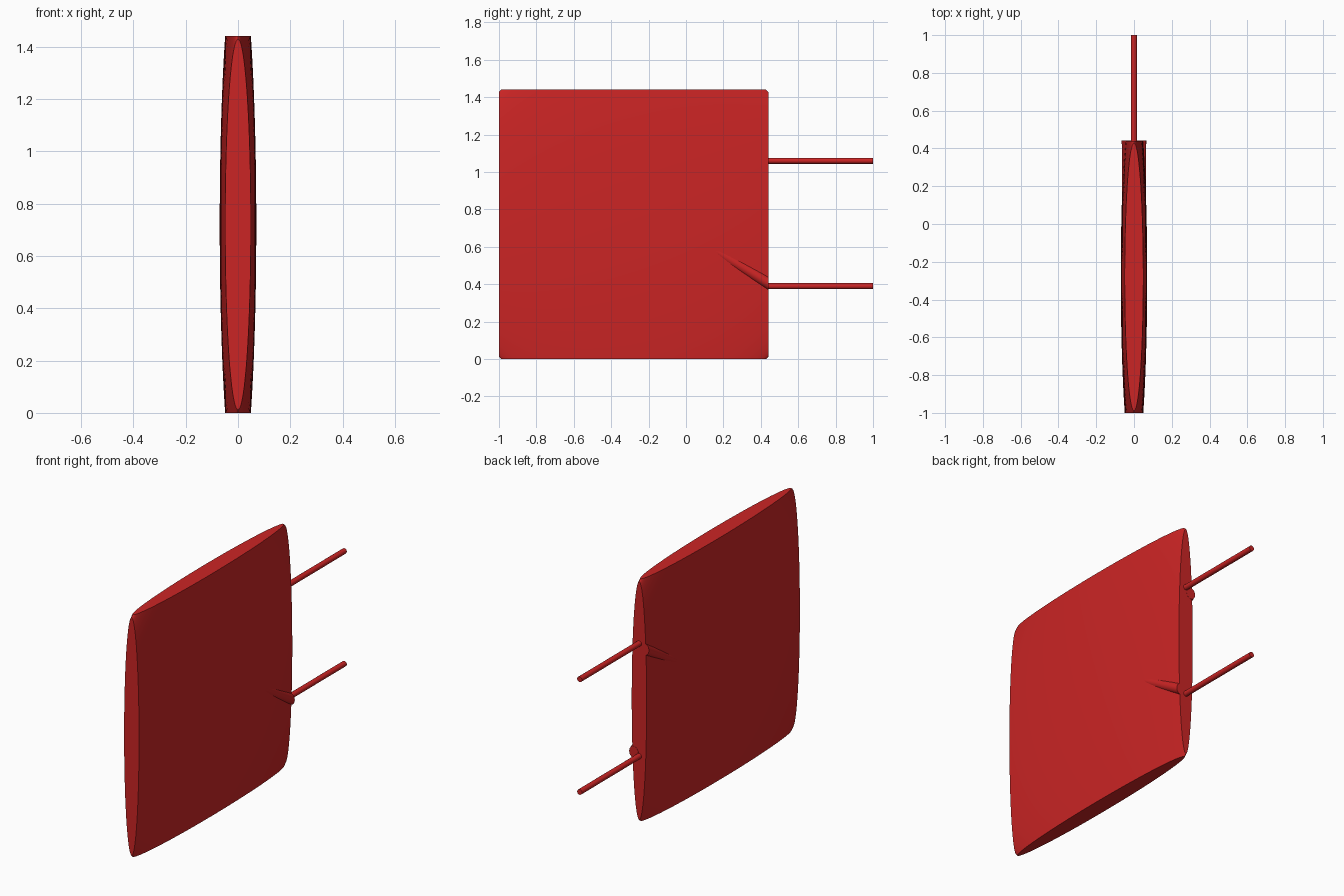
import bpy, bmesh, math
from mathutils import Vector, Matrix

cube = bpy.data.objects.get("Cube")
if cube:
    bpy.data.objects.remove(cube, do_unlink=True)

red = bpy.data.materials.new("red")
red.use_nodes = True
RED = (0.6, 0.018, 0.018, 1)
red.diffuse_color = RED
red.node_tree.nodes["Principled BSDF"].inputs["Base Color"].default_value = RED

HALF = 0.72                      # half side of the square panel
MID = Vector((0, -0.28, HALF))   # panel centre
BACK = MID.y + HALF              # rear edge of the panel


def cut(bm, co, normal):
    """Slice off everything beyond a plane and cap the opening."""
    geom = bm.verts[:] + bm.edges[:] + bm.faces[:]
    res = bmesh.ops.bisect_plane(bm, geom=geom, plane_co=co, plane_no=normal,
                                 clear_outer=True)
    edges = [e for e in res["geom_cut"] if isinstance(e, bmesh.types.BMEdge)]
    bmesh.ops.holes_fill(bm, edges=edges, sides=0)


def finish(name, bm):
    bmesh.ops.recalc_face_normals(bm, faces=bm.faces)
    mesh = bpy.data.meshes.new(name)
    bm.to_mesh(mesh)
    bm.free()
    mesh.materials.append(red)
    obj = bpy.data.objects.new(name, mesh)
    bpy.context.collection.objects.link(obj)
    bpy.ops.object.select_all(action='DESELECT')
    obj.select_set(True)
    bpy.context.view_layer.objects.active = obj
    bpy.ops.object.shade_smooth_by_angle(angle=math.radians(30))
    return obj


def bar(bm, start, end, radius, sides=24):
    """Capped cylinder between two points."""
    axis = end - start
    matrix = (Matrix.Translation((start + end) / 2)
              @ axis.to_track_quat('Z', 'Y').to_matrix().to_4x4())
    bmesh.ops.create_cone(bm, cap_ends=True, segments=sides, radius1=radius,
                          radius2=radius, depth=axis.length, matrix=matrix)


# Panel: flattened ellipsoid trimmed to a square
bm = bmesh.new()
squash = Matrix.Diagonal((0.07, 1.01, 1.01, 1))
bmesh.ops.create_uvsphere(bm, u_segments=96, v_segments=64, radius=1,
                          matrix=Matrix.Translation(MID) @ squash
                          @ Matrix.Rotation(math.pi / 2, 4, 'Y'))
for normal in ((0, 1, 0), (0, -1, 0), (0, 0, 1), (0, 0, -1)):
    cut(bm, MID + Vector(normal) * HALF, normal)
finish("panel", bm)

# Rear rods and the slanted braces that bulge out of opposite panel sides
for name, s in (("lower", 1), ("upper", -1)):
    bm = bmesh.new()
    z = 0.725 - s * 0.335
    bar(bm, Vector((0, BACK - 0.1, z)), Vector((0, 1, z)), 0.016, 16)
    finish(name + "_rod", bm)

    bm = bmesh.new()
    inner = Vector((s * 0.03, -0.1, HALF + s * 0.015))
    outer = Vector((s * 0.035, BACK, HALF - s * 0.315))
    bar(bm, inner, outer + (outer - inner) * 0.2, 0.03)
    cut(bm, (0, BACK + 0.001, 0), (0, 1, 0))
    finish(name + "_brace", bm)
